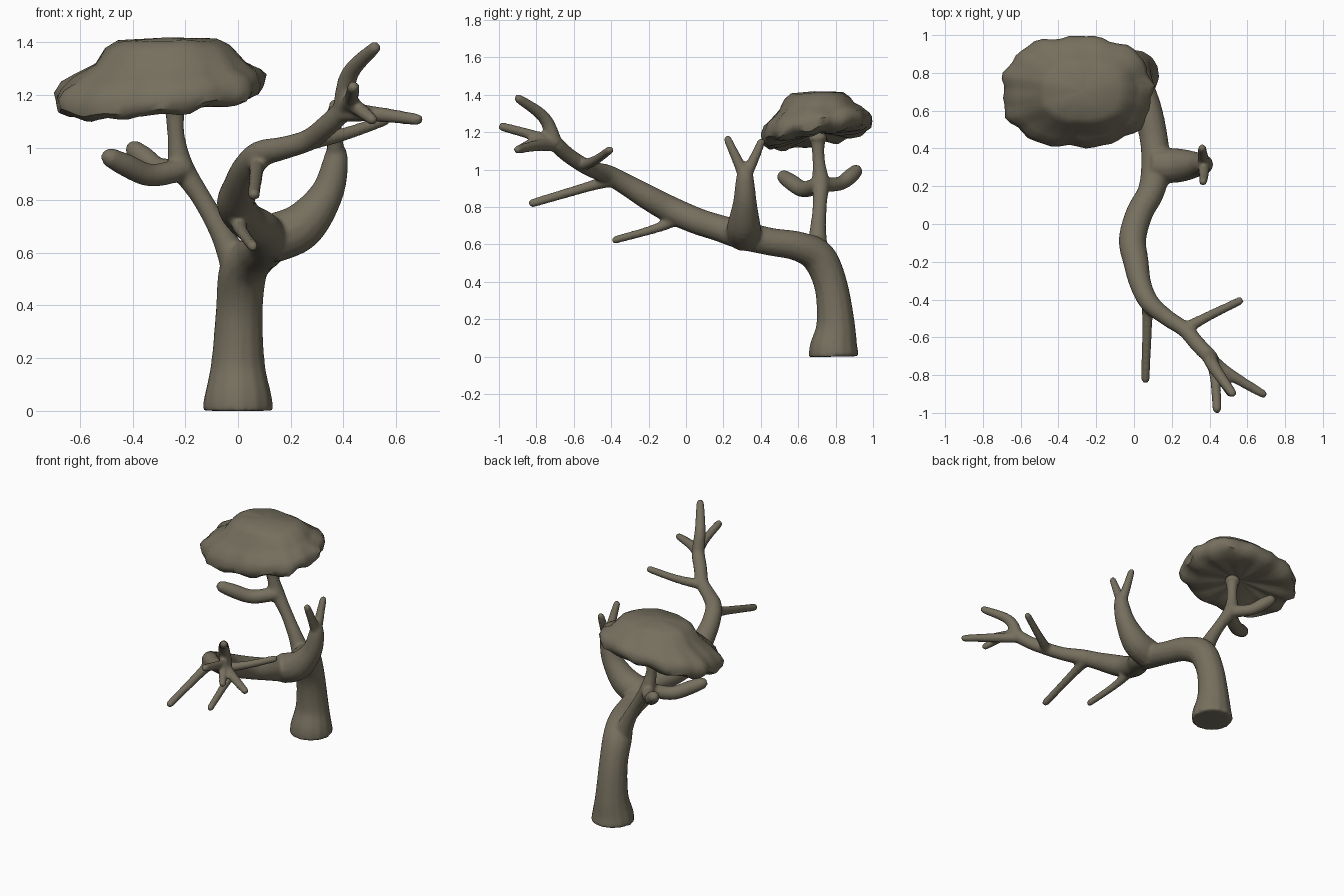
import bpy, bmesh, math
from mathutils import Vector, noise

bark = bpy.data.materials.new("olive_brown")
bark.diffuse_color = (0.18, 0.16, 0.112, 1)


def spline(pts, steps=5):
    """Catmull-Rom through (x, y, z, radius) points."""
    p = [Vector(q) for q in pts]
    p = [p[0] * 2 - p[1]] + p + [p[-1] * 2 - p[-2]]
    out = []
    for i in range(1, len(p) - 2):
        a, b, c, d = p[i - 1:i + 3]
        for s in range(steps):
            t = s / steps
            out.append(0.5 * (2 * b + (c - a) * t + (2 * a - 5 * b + 4 * c - d) * t * t
                              + (3 * b - a - 3 * c + d) * t ** 3))
    return out + [p[-2]]


def tube(bm, pts, round_tip=True, sides=14):
    path = spline(pts)
    if round_tip:
        end = path.pop()
        d = (end.xyz - path[-1].xyz).normalized()
        r = end[3]
        path += [Vector((*(end.xyz - d * r * 0.7), r)), Vector((*end.xyz, r * 0.6))]
    rings, u = [], None
    for i, q in enumerate(path):
        t = (path[min(i + 1, len(path) - 1)].xyz - path[max(i - 1, 0)].xyz).normalized()
        u = t.orthogonal() if u is None else u - t * u.dot(t)
        u.normalize()
        v = t.cross(u)
        rings.append([bm.verts.new(q.xyz + q[3] * (u * math.cos(a) + v * math.sin(a)))
                      for a in (2 * math.pi * k / sides for k in range(sides))])
    skin(bm, rings)


def skin(bm, rings):
    n = len(rings[0])
    for a, b in zip(rings, rings[1:]):
        for k in range(n):
            bm.faces.new((a[k], a[(k + 1) % n], b[(k + 1) % n], b[k]))
    bm.faces.new(rings[0][::-1])
    bm.faces.new(rings[-1])


def finish(bm, name):
    bmesh.ops.recalc_face_normals(bm, faces=bm.faces)
    me = bpy.data.meshes.new(name)
    bm.to_mesh(me)
    bm.free()
    me.materials.append(bark)
    ob = bpy.data.objects.new(name, me)
    bpy.context.collection.objects.link(ob)
    return ob


# Trunk, limb and twigs, fused into one skin
bm = bmesh.new()
# trunk bending into the long leaning limb
tube(bm, [(0, .79, 0, .135), (0, .79, .05, .13), (0, .80, .18, .103), (.005, .775, .38, .09),
          (.02, .71, .53, .092), (.07, .60, .59, .08), (.105, .45, .615, .075),
          (.115, .30, .65, .078), (.09, .17, .69, .072), (.03, .06, .725, .072),
          (-.008, -.08, .785, .073), (.01, -.20, .85, .068), (.035, -.32, .92, .058),
          (.085, -.42, .975, .052), (.18, -.50, 1.0, .044), (.27, -.56, 1.03, .042),
          (.34, -.64, 1.085, .042), (.41, -.71, 1.15, .042)])
# side branch with a two-pronged fork
tube(bm, [(.12, .31, .65, .095), (.24, .31, .70, .09), (.335, .315, .82, .065),
          (.37, .315, .94, .05), (.37, .315, 1.01, .036)])
tube(bm, [(.37, .315, .96, .034), (.37, .27, 1.06, .028), (.365, .215, 1.18, .021)])
tube(bm, [(.37, .315, .96, .034), (.365, .36, 1.05, .028), (.36, .41, 1.165, .021)])
# branch that carries the foliage, with two stubs
tube(bm, [(.0, .70, .54, .065), (-.06, .705, .67, .045), (-.14, .715, .81, .038),
          (-.215, .72, .93, .046), (-.235, .71, 1.04, .034), (-.24, .705, 1.13, .037),
          (-.245, .705, 1.2, .055)])
tube(bm, [(-.20, .715, .92, .045), (-.33, .63, .895, .044), (-.43, .56, .935, .044),
          (-.51, .505, .975, .034)])
tube(bm, [(-.21, .72, .92, .042), (-.30, .82, .925, .038), (-.36, .88, .965, .042),
          (-.415, .925, 1.01, .032)])
# twigs along and at the end of the limb
for twig in (
    [(.0, -.04, .75, .045), (.01, -.15, .69, .026), (.06, -.395, .62, .021)],
    [(.075, -.38, .95, .04), (.07, -.52, .91, .028), (.06, -.84, .815, .023)],
    [(.26, -.56, 1.02, .034), (.40, -.485, 1.05, .026), (.575, -.40, 1.11, .022)],
    [(.38, -.69, 1.13, .034), (.50, -.79, 1.13, .031), (.70, -.91, 1.105, .022)],
    [(.40, -.70, 1.14, .042), (.425, -.76, 1.28, .034), (.53, -.91, 1.39, .024)],
    [(.41, -.71, 1.15, .036), (.43, -.82, 1.185, .028), (.44, -1.0, 1.235, .024)],
    [(.43, -.77, 1.17, .03), (.52, -.91, 1.10, .022)],
):
    tube(bm, twig)
wood = finish(bm, "trunk_and_branches")
rm = wood.modifiers.new("fuse", "REMESH")
rm.mode, rm.voxel_size, rm.use_smooth_shade = "VOXEL", 0.01, True
sm = wood.modifiers.new("blend", "SMOOTH")
sm.factor, sm.iterations = 0.5, 6

# Foliage pad: stepped lumpy disc, tilted up towards the back
bm = bmesh.new()
rings = []
N = 56
for f, z in ((.06, 1.19), (.4, 1.175), (.7, 1.165), (.88, 1.165), (.98, 1.19), (1, 1.225),
             (.95, 1.262), (.83, 1.297), (.69, 1.335), (.6, 1.38), (.48, 1.408), (.05, 1.418)):
    ring = []
    for k in range(N):
        a = 2 * math.pi * k / N
        c, s = math.cos(a), math.sin(a)
        e = (abs(c) ** 2.4 + abs(s) ** 2.4) ** (-1 / 2.4)
        lump = 1 + f ** 3 * (.022 * math.sin(9 * a + 1) + .018 * math.sin(16 * a))
        rr = f * e * lump
        p = Vector((-.30 + .395 * rr * c, .70 + .293 * rr * s, z))
        if z > 1.33:
            p += Vector((.03, 0, 0))
        fade = max(0, min(1, (1.43 - z) / .16))
        p.z += fade * (.04 * f * c + .045 * f * s)
        amp = .018 if z < 1.33 else .008
        p.z += amp * noise.noise(p * 11) + (.009 * math.sin(11 * a) * f * fade if z < 1.25 else 0)
        ring.append(bm.verts.new(p))
    rings.append(ring)
skin(bm, rings)
pad = finish(bm, "foliage_pad")
bpy.context.view_layer.objects.active = pad
pad.select_set(True)
bpy.ops.object.shade_smooth_by_angle(angle=math.radians(45))
